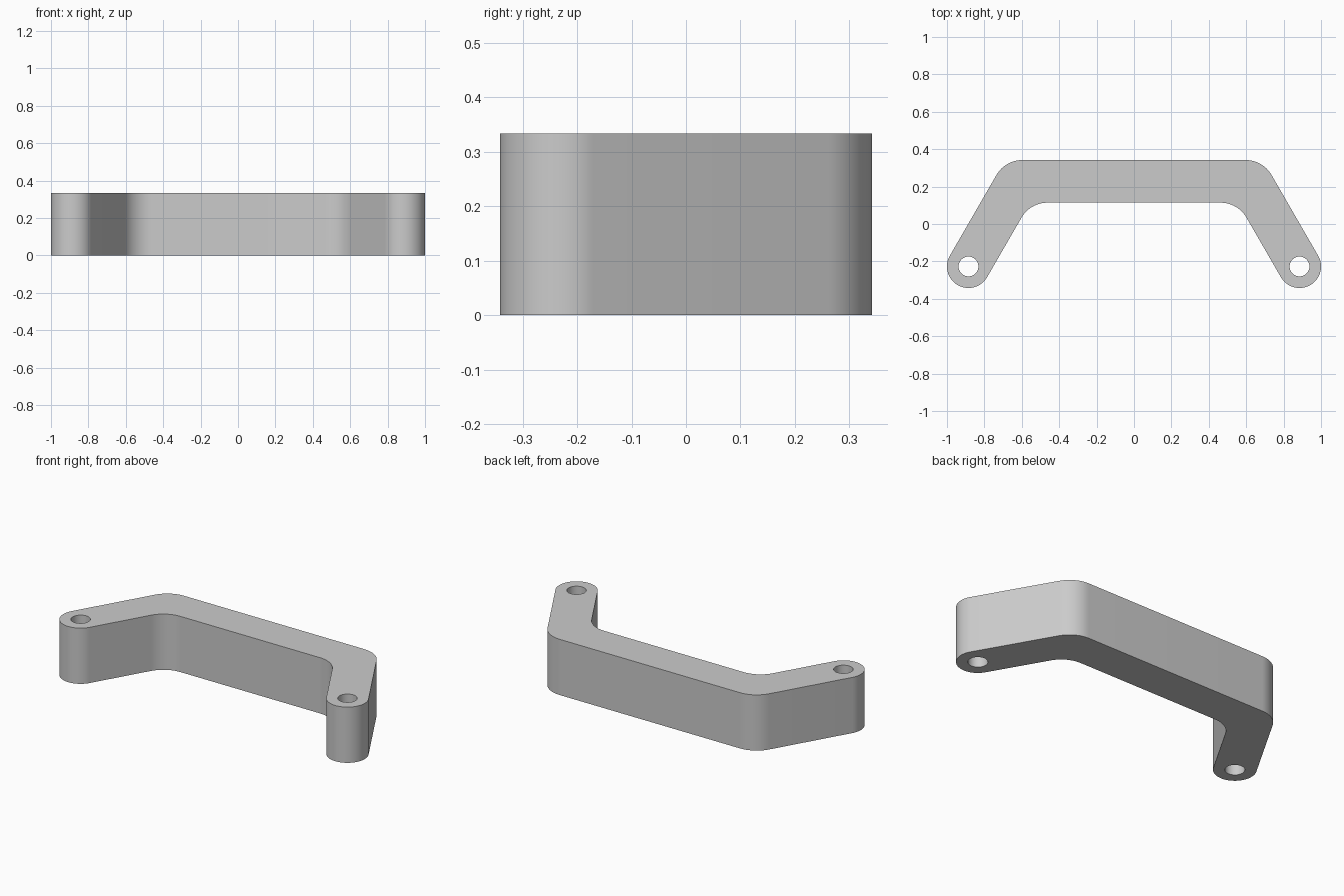
import bpy, bmesh
from math import pi, sin, cos, tan, radians
from mathutils import Vector

cube = bpy.data.objects.get("Cube")
if cube:
    bpy.data.objects.remove(cube, do_unlink=True)

HEIGHT = 0.334
END_R, HOLE_R, BEND_R = 0.115, 0.053, 0.16
BACK_Y, INNER_Y = 0.342, 0.114
EYE = Vector((0.885, -0.227))      # bolt hole centre on the left leg
SLOPE = radians(60)                # leg angle from the bar


def arc(centre, radius, start, end, steps):
    return [Vector((centre.x + radius * cos(start + (end - start) * i / steps),
                    centre.y + radius * sin(start + (end - start) * i / steps)))
            for i in range(steps + 1)]


def bend(side, bar_y):
    """Fillet centre where a leg edge meets a bar edge."""
    normal = Vector((sin(SLOPE), cos(SLOPE)))
    edge = EYE + normal * END_R * side
    corner_x = edge.x - (bar_y - edge.y) / tan(SLOPE)
    return Vector((corner_x - BEND_R * tan(SLOPE / 2), bar_y - BEND_R))


# Half outline: back bend, rounded leg end, inner bend
half = arc(bend(1, BACK_Y), BEND_R, pi / 2, pi / 2 - SLOPE, 16)
half += arc(EYE, END_R, pi / 2 - SLOPE, -pi / 2 - SLOPE, 40)
half += arc(bend(-1, INNER_Y), BEND_R, pi / 2 - SLOPE, pi / 2, 16)
outline = half + [Vector((-p.x, p.y)) for p in reversed(half)]
hole = arc(EYE, HOLE_R, 0, 2 * pi, 40)[:-1]
mirrored_hole = [Vector((-p.x, p.y)) for p in hole]

# Fill the profile with its two bolt holes and extrude it
bm = bmesh.new()
for loop in (outline, hole, mirrored_hole):
    verts = [bm.verts.new((p.x, p.y, 0)) for p in loop]
    for a, b in zip(verts, verts[1:] + verts[:1]):
        bm.edges.new((a, b))
bmesh.ops.triangle_fill(bm, edges=bm.edges[:], use_beauty=True, normal=(0, 0, 1))
top = bmesh.ops.extrude_face_region(bm, geom=bm.faces[:], use_keep_orig=True)
bmesh.ops.translate(bm, vec=(0, 0, HEIGHT),
                    verts=[v for v in top["geom"] if isinstance(v, bmesh.types.BMVert)])
bmesh.ops.recalc_face_normals(bm, faces=bm.faces[:])

mesh = bpy.data.meshes.new("handle_bracket")
bm.to_mesh(mesh)
bm.free()
bracket = bpy.data.objects.new("handle_bracket", mesh)
bpy.context.collection.objects.link(bracket)

# Single grey finish
grey = bpy.data.materials.new("plain_grey")
grey.use_nodes = True
colour = (0.6, 0.6, 0.6, 1)
grey.diffuse_color = colour
grey.node_tree.nodes["Principled BSDF"].inputs["Base Color"].default_value = colour
mesh.materials.append(grey)

bpy.ops.object.select_all(action="DESELECT")
bracket.select_set(True)
bpy.context.view_layer.objects.active = bracket
bpy.ops.object.shade_smooth_by_angle(angle=radians(30))
